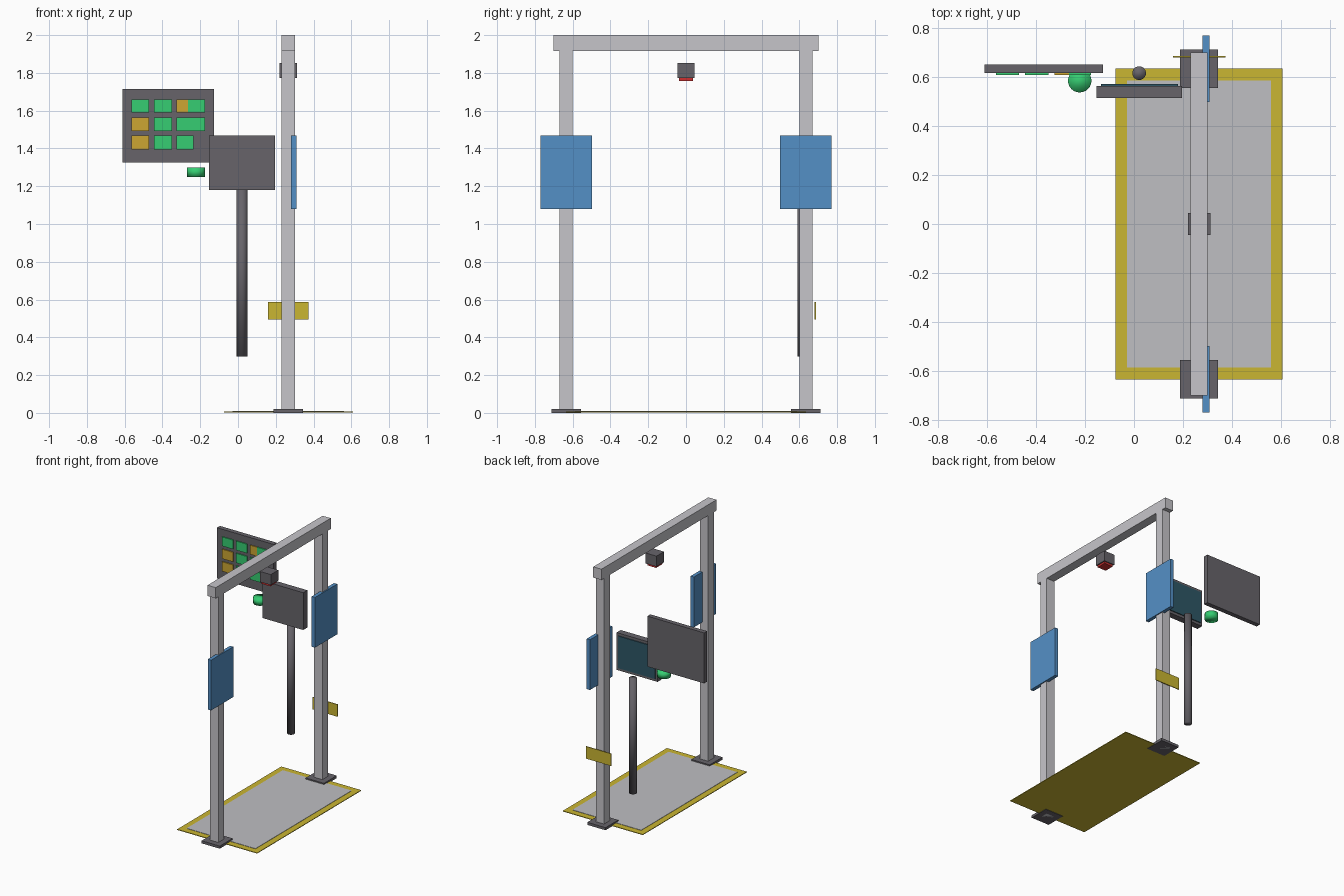
import bpy, bmesh

if "Cube" in bpy.data.objects:
    bpy.data.objects.remove(bpy.data.objects["Cube"])


def material(name, r, g, b):
    def lin(c):
        c /= 255
        return c / 12.92 if c <= 0.04045 else ((c + 0.055) / 1.055) ** 2.4
    m = bpy.data.materials.new(name)
    m.diffuse_color = (lin(r), lin(g), lin(b), 1)
    m.use_nodes = True
    m.node_tree.nodes["Principled BSDF"].inputs["Base Color"].default_value = m.diffuse_color
    return m


LIGHT = material("light_grey", 198, 197, 202)
FLOOR = material("floor_grey", 191, 191, 194)
DARK = material("dark_grey", 103, 100, 106)
YELLOW = material("yellow", 202, 182, 50)
BLUE = material("blue", 84, 144, 198)
GREEN = material("green", 54, 205, 114)
ORANGE = material("orange", 204, 166, 50)
RED = material("red", 208, 48, 48)
TEAL = material("screen_teal", 46, 86, 102)


def finish(name, bm, mat):
    me = bpy.data.meshes.new(name)
    bm.to_mesh(me)
    bm.free()
    me.materials.append(mat)
    ob = bpy.data.objects.new(name, me)
    bpy.context.collection.objects.link(ob)
    return ob


def box(name, x, y, z, mat):
    """Box from (min, max) pairs."""
    bm = bmesh.new()
    bmesh.ops.create_cube(bm, size=1)
    for v in bm.verts:
        v.co = [(a + b) / 2 + c * (b - a) for c, (a, b) in zip(v.co, (x, y, z))]
    return finish(name, bm, mat)


def cylinder(name, x, y, r, z0, z1, mat, sides=24):
    bm = bmesh.new()
    bmesh.ops.create_cone(bm, cap_ends=True, segments=sides, radius1=r, radius2=r, depth=z1 - z0)
    bmesh.ops.translate(bm, verts=bm.verts, vec=(x, y, (z0 + z1) / 2))
    for f in bm.faces:
        f.smooth = True
    return finish(name, bm, mat)


# Floor mat with yellow border
box("floor_border", (-0.075, 0.608), (-0.635, 0.635), (0.003, 0.008), YELLOW)
box("floor_mat", (-0.028, 0.56), (-0.587, 0.587), (0.006, 0.0105), FLOOR)

# Gantry: two posts with feet and side panels, joined by a beam
for side, s in (("front", -1), ("back", 1)):
    def span(a, b):
        return tuple(sorted((s * a, s * b)))
    box(side + "_foot", (0.188, 0.344), span(0.557, 0.713), (0, 0.02), DARK)
    box(side + "_post", (0.231, 0.301), span(0.6, 0.67), (0, 1.92), LIGHT)
    box(side + "_panel", (0.281, 0.309), span(0.498, 0.77), (1.08, 1.468), BLUE)
box("top_beam", (0.231, 0.301), (-0.702, 0.702), (1.917, 2.0), LIGHT)

# Overhead sensor
box("sensor_body", (0.22, 0.312), (-0.046, 0.046), (1.772, 1.853), DARK)
box("sensor_lens", (0.229, 0.303), (-0.038, 0.038), (1.757, 1.773), RED)

# Screen and its pole
cylinder("screen_pole", 0.021, 0.617, 0.028, 0.298, 1.185, DARK)
box("screen_case", (-0.153, 0.197), (0.515, 0.565), (1.18, 1.468), DARK)
box("screen_face", (-0.135, 0.179), (0.564, 0.572), (1.2, 1.448), TEAL)

# Status board with coloured tiles
box("status_board", (-0.612, -0.127), (0.617, 0.653), (1.325, 1.715), DARK)
rows = [(1.59, 1.66), (1.492, 1.565), (1.395, 1.468)]
tiles = [
    (0, -0.565, -0.47, GREEN), (0, -0.445, -0.35, GREEN),
    (0, -0.325, -0.266, ORANGE), (0, -0.266, -0.175, GREEN),
    (1, -0.565, -0.47, ORANGE), (1, -0.445, -0.35, GREEN), (1, -0.325, -0.175, GREEN),
    (2, -0.565, -0.47, ORANGE), (2, -0.445, -0.35, GREEN), (2, -0.325, -0.235, GREEN),
]
for i, (row, x0, x1, mat) in enumerate(tiles):
    box(f"status_tile_{i}", (x0, x1), (0.609, 0.618), rows[row], mat)

# Green button puck
cylinder("button", -0.222, 0.586, 0.048, 1.25, 1.298, GREEN)

# Yellow sign plate behind the back post
box("sign_plate", (0.16, 0.374), (0.681, 0.687), (0.494, 0.588), YELLOW)
